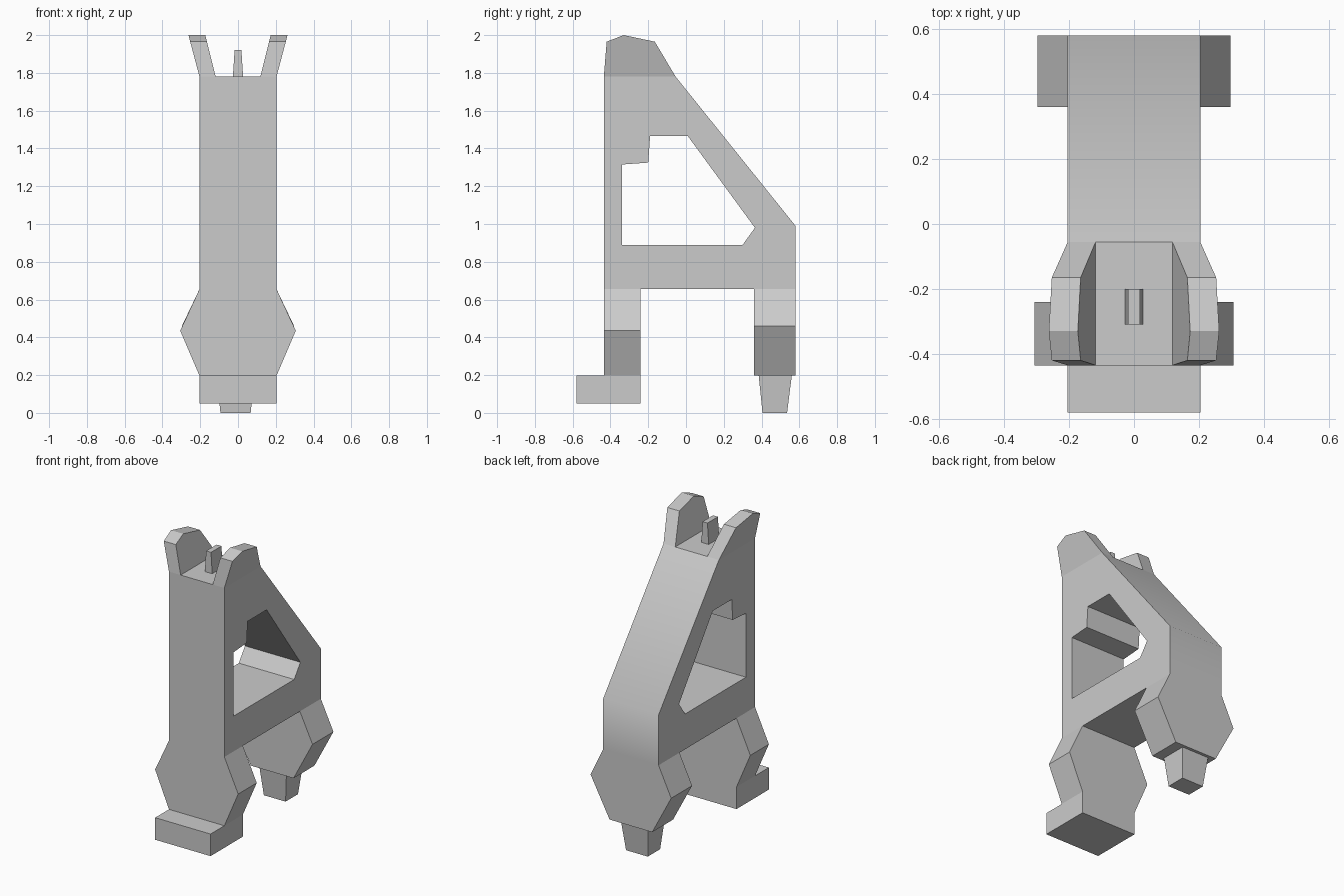
import bpy
import bmesh
import math

cube = bpy.data.objects.get("Cube")
if cube:
    bpy.data.objects.remove(cube, do_unlink=True)

grey = bpy.data.materials.new("plain grey")
grey.use_nodes = True
grey.diffuse_color = (0.6, 0.6, 0.6, 1)
grey.node_tree.nodes["Principled BSDF"].inputs["Base Color"].default_value = (0.6, 0.6, 0.6, 1)


def loft(name, ring_a, ring_b):
    """Solid between two matching rings of 3D points."""
    bm = bmesh.new()
    a = [bm.verts.new(p) for p in ring_a]
    b = [bm.verts.new(p) for p in ring_b]
    bm.faces.new(a)
    bm.faces.new(b)
    for i in range(len(a)):
        j = (i + 1) % len(a)
        bm.faces.new((a[i], a[j], b[j], b[i]))
    bmesh.ops.recalc_face_normals(bm, faces=bm.faces)
    mesh = bpy.data.meshes.new(name)
    bm.to_mesh(mesh)
    bm.free()
    mesh.materials.append(grey)
    obj = bpy.data.objects.new(name, mesh)
    bpy.context.collection.objects.link(obj)
    return obj


def side_prism(name, profile, half):
    """Extrude a (y, z) profile across the width."""
    return loft(name, [(-half, y, z) for y, z in profile],
                [(half, y, z) for y, z in profile])


def front_prism(name, half_profile, y0, y1):
    """Extrude a mirrored (x, z) outline along y."""
    outline = half_profile + [(-x, z) for x, z in reversed(half_profile)]
    return loft(name, [(x, y0, z) for x, z in outline],
                [(x, y1, z) for x, z in outline])


def rect(cx, hx, y0, y1, z):
    return [(cx - hx, y0, z), (cx + hx, y0, z), (cx + hx, y1, z), (cx - hx, y1, z)]


W = 0.204       # half width of the body
FRONT, BACK = -0.435, 0.58
HIP, TOP = 0.655, 1.78

# Body frame with a stepped opening through it
body = side_prism("body_frame", [(FRONT, HIP), (BACK, HIP), (BACK, 0.99),
                                 (-0.055, TOP), (FRONT, TOP)], W)
cutter = side_prism("opening_cutter", [(-0.34, 0.89), (0.3, 0.89), (0.365, 0.98),
                                       (0.01, 1.465), (-0.19, 1.465),
                                       (-0.2, 1.325), (-0.34, 1.315)], W + 0.2)
cutter.hide_render = True
cut = body.modifiers.new("opening", "BOOLEAN")
cut.operation = "DIFFERENCE"
cut.solver = "EXACT"
cut.object = cutter
bpy.ops.object.select_all(action="DESELECT")
body.select_set(True)
bpy.context.view_layer.objects.active = body
bpy.ops.object.modifier_apply(modifier=cut.name)
bpy.data.objects.remove(cutter, do_unlink=True)
bpy.ops.object.shade_smooth_by_angle(angle=math.radians(42))

# Legs flare out at the middle
front_prism("front_leg", [(W, HIP), (0.306, 0.435), (W, 0.197)], FRONT, -0.24)
front_prism("rear_leg", [(W, HIP), (0.297, 0.46), (0.157, 0.197)], 0.36, BACK)

# Front foot and tapered rear peg
front_prism("front_foot", [(W, 0.197), (W, 0.05)], -0.58, -0.24)
loft("rear_peg", rect(-0.013, 0.08, 0.405, 0.535, 0), rect(-0.013, 0.1, 0.385, 0.56, 0.197))

# Ears lean outward on both sides
ear = [(FRONT, TOP), (-0.42, 1.965), (-0.33, 2.0), (-0.165, 1.965), (-0.055, TOP)]
for side, label in ((1, "left"), (-1, "right")):
    loft(label + "_ear",
         [(side * (0.118 + 0.25 * (z - TOP)), y, z) for y, z in ear],
         [(side * (W + 0.265 * (z - TOP)), y, z) for y, z in ear])

# Sighting pin between the ears
loft("centre_pin", rect(0, 0.027, -0.31, -0.2, TOP), rect(0, 0.018, -0.31, -0.2, 1.92))
